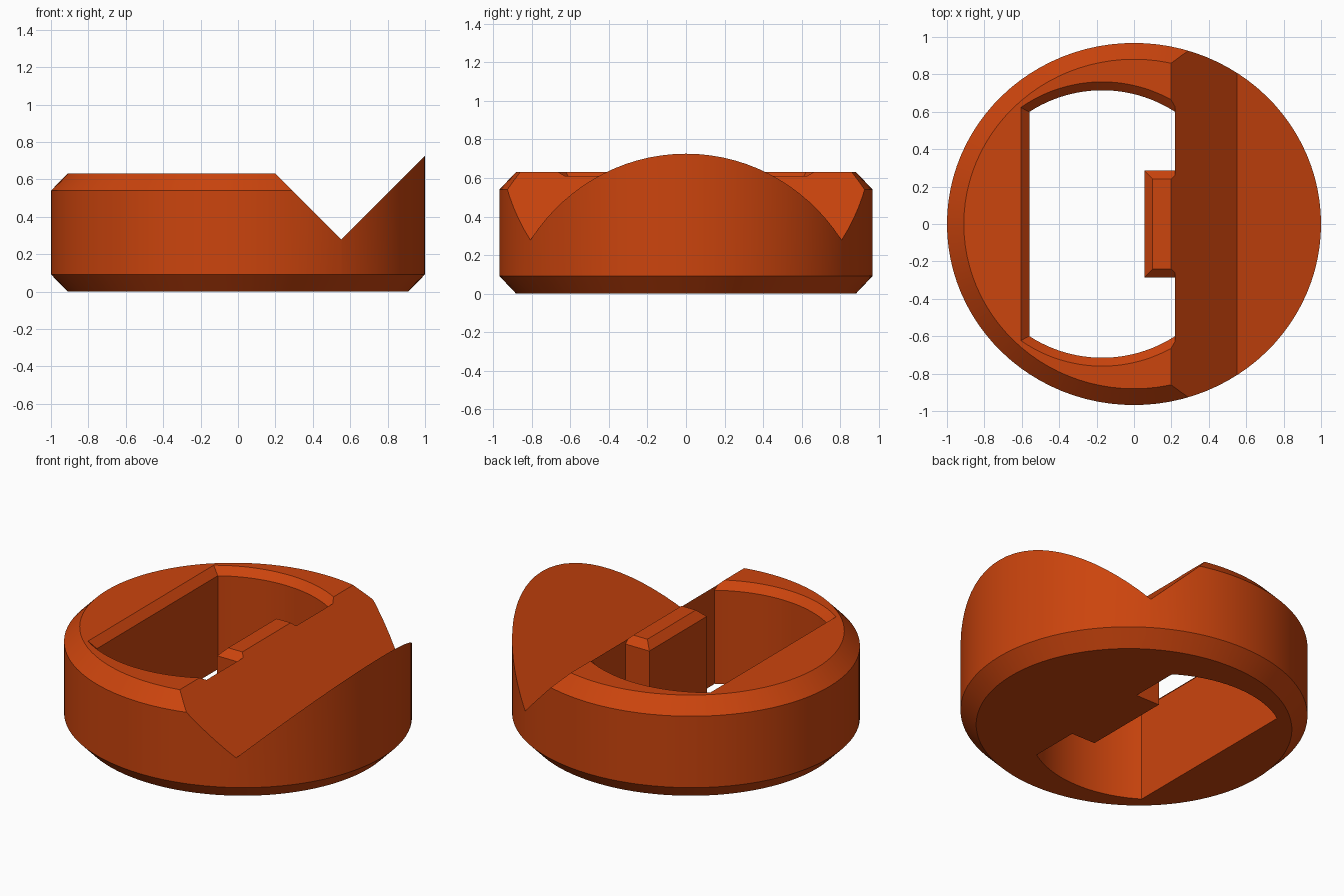
import bpy, bmesh, math
from mathutils import Vector

if "Cube" in bpy.data.objects:
    bpy.data.objects.remove(bpy.data.objects["Cube"])

SEG = 96
RY = 0.968          # depth of the slightly oval outline relative to its width
NOTCH_X = 0.552     # valley of the V notch
NOTCH_Z = 0.278


def make_object(name, bm):
    mesh = bpy.data.meshes.new(name)
    bm.to_mesh(mesh)
    bm.free()
    obj = bpy.data.objects.new(name, mesh)
    bpy.context.collection.objects.link(obj)
    return obj


def loft(bm, loops):
    """Skin a stack of equal-length point loops and cap both ends."""
    rings = [[bm.verts.new(p) for p in loop] for loop in loops]
    n = len(rings[0])
    for a, b in zip(rings, rings[1:]):
        for i in range(n):
            j = (i + 1) % n
            bm.faces.new((a[i], a[j], b[j], b[i]))
    bm.faces.new(rings[0][::-1])
    bm.faces.new(rings[-1])


def clip(bm, point, normal, fill):
    """Remove everything on the normal side of a plane."""
    geom = bm.verts[:] + bm.edges[:] + bm.faces[:]
    res = bmesh.ops.bisect_plane(bm, geom=geom, plane_co=Vector(point),
                                 plane_no=Vector(normal), clear_outer=True)
    if fill:
        edges = [e for e in res["geom_cut"] if isinstance(e, bmesh.types.BMEdge)]
        bmesh.ops.contextual_create(bm, geom=edges)


def half_disc(profile, side):
    """Oval disc from (radius, z) steps, cut by one notch slope and the valley plane."""
    bm = bmesh.new()
    loft(bm, [[(r * math.cos(2 * math.pi * i / SEG),
                r * RY * math.sin(2 * math.pi * i / SEG), z)
               for i in range(SEG)] for r, z in profile])
    valley = (NOTCH_X, 0, NOTCH_Z)
    clip(bm, valley, (-side, 0, 1), True)
    clip(bm, valley, (-side, 0, 0), False)
    mesh = bpy.data.meshes.new("half")
    bm.to_mesh(mesh)
    bm.free()
    return mesh


# Body: chamfered disc on the left, tall pointed lip on the right
body = bmesh.new()
for profile, side in (([(0.91, 0), (1, 0.092), (1, 0.54), (0.91, 0.632)], -1),
                      ([(0.91, 0), (1, 0.092), (1, 0.9)], 1)):
    half = half_disc(profile, side)
    body.from_mesh(half)
    bpy.data.meshes.remove(half)
bmesh.ops.remove_doubles(body, verts=body.verts[:], dist=1e-4)
bmesh.ops.recalc_face_normals(body, faces=body.faces[:])
disc = make_object("notched_disc", body)


# Window: flat sides, round ends, with a block left standing on the right side
def window_outline(radius, left, block_x, block_y, z):
    cx, right, steps = -0.17, 0.22, 24
    arc = []
    for i in range(steps + 1):
        x = left + (right - left) * i / steps
        arc.append((x, math.sqrt(radius ** 2 - (x - cx) ** 2)))
    top = arc + [(right, block_y), (block_x, block_y)]
    pts = top + [(x, -y) for x, y in reversed(top)]
    return [(x, y, z) for x, y in reversed(pts)]


lower = (0.715, -0.56, 0.055, 0.285)
upper = (0.76, -0.605, 0.10, 0.24)
cut = bmesh.new()
loft(cut, [window_outline(*lower, -0.1), window_outline(*lower, 0.587),
           window_outline(*upper, 0.632), window_outline(*upper, 0.9)])
bmesh.ops.recalc_face_normals(cut, faces=cut.faces[:])
cutter = make_object("window_cutter", cut)
cutter.hide_render = True

mod = disc.modifiers.new("window", "BOOLEAN")
mod.operation = "DIFFERENCE"
mod.solver = "EXACT"
mod.object = cutter
bpy.context.view_layer.objects.active = disc
disc.select_set(True)
bpy.ops.object.modifier_apply(modifier=mod.name)
bpy.data.objects.remove(cutter)

# Colour and shading
orange = bpy.data.materials.new("burnt_orange")
orange.diffuse_color = (0.60, 0.058, 0.004, 1)
orange.use_nodes = True
orange.node_tree.nodes["Principled BSDF"].inputs["Base Color"].default_value = orange.diffuse_color
disc.data.materials.clear()
disc.data.materials.append(orange)
bpy.ops.object.shade_smooth_by_angle(angle=math.radians(25))
